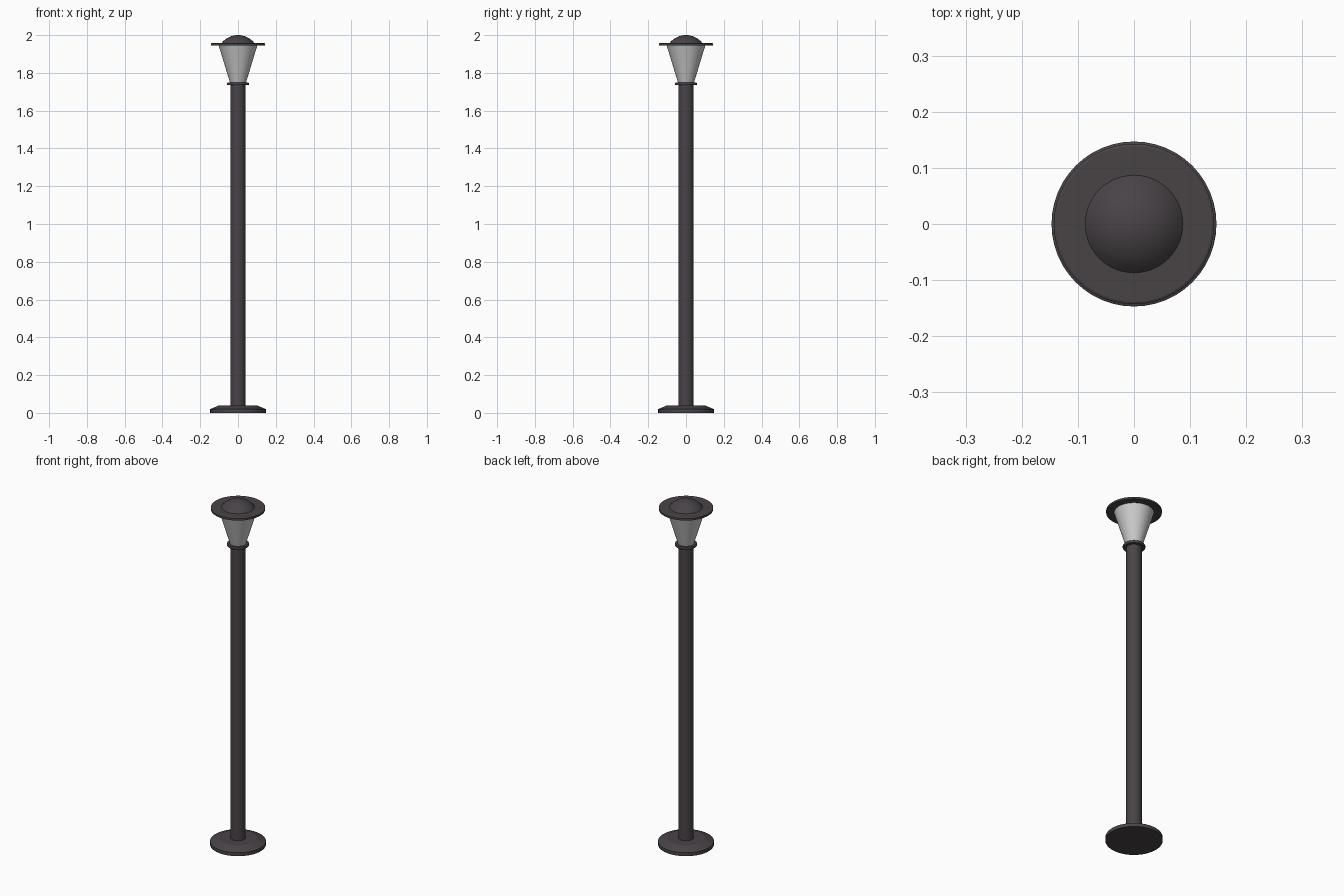
import bpy, bmesh, math

if "Cube" in bpy.data.objects:
    bpy.data.objects.remove(bpy.data.objects["Cube"])

SEGMENTS = 48


def material(name, color):
    m = bpy.data.materials.new(name)
    m.diffuse_color = color
    m.use_nodes = True
    m.node_tree.nodes["Principled BSDF"].inputs["Base Color"].default_value = m.diffuse_color
    return m


dark = material("dark_metal", (0.065, 0.056, 0.062, 1))
frosted = material("frosted_glass", (0.55, 0.55, 0.55, 1))


def finish(bm, name, mat, angle=20):
    bmesh.ops.recalc_face_normals(bm, faces=bm.faces)
    mesh = bpy.data.meshes.new(name)
    bm.to_mesh(mesh)
    bm.free()
    obj = bpy.data.objects.new(name, mesh)
    bpy.context.collection.objects.link(obj)
    mesh.materials.append(mat)
    bpy.ops.object.select_all(action='DESELECT')
    obj.select_set(True)
    bpy.context.view_layer.objects.active = obj
    bpy.ops.object.shade_smooth_by_angle(angle=math.radians(angle))
    return obj


def lathe(name, profile, mat):
    """Revolve (radius, z) points around the z axis."""
    bm = bmesh.new()
    verts = [bm.verts.new((r, 0, z)) for r, z in profile]
    edges = [bm.edges.new(pair) for pair in zip(verts, verts[1:])]
    bmesh.ops.spin(bm, geom=verts + edges, cent=(0, 0, 0), axis=(0, 0, 1),
                   angle=math.tau, steps=SEGMENTS, use_duplicate=False)
    bmesh.ops.remove_doubles(bm, verts=bm.verts, dist=1e-5)
    return finish(bm, name, mat)


# Stepped ground flange
lathe("base_flange", [(0, 0), (0.147, 0), (0.147, 0.02), (0.137, 0.024),
                      (0.10, 0.04), (0, 0.04)], dark)

# Round post
lathe("post", [(0, 0.035), (0.04, 0.035), (0.04, 1.74), (0, 1.74)], dark)

# Fine seams down both sides of the post
for side, name in ((1, "seam_right"), (-1, "seam_left")):
    bm = bmesh.new()
    bmesh.ops.create_cube(bm, size=1)
    for v in bm.verts:
        v.co = (side * 0.039 + v.co.x * 0.003, v.co.y * 0.003,
                0.8875 + v.co.z * 1.695)
    finish(bm, name, dark)

# Collar under the lamp
lathe("collar", [(0, 1.735), (0.056, 1.735), (0.058, 1.738), (0.058, 1.746),
                 (0.056, 1.749), (0, 1.749)], dark)

# Flared diffuser
lathe("diffuser", [(0, 1.747), (0.042, 1.747), (0.103, 1.948), (0, 1.948)], frosted)

# Brimmed cap with shallow dome
dome_r, dome_h, dome_z = 0.087, 0.042, 1.958
ball = (dome_r ** 2 + dome_h ** 2) / (2 * dome_h)
sweep = math.asin(dome_r / ball)
arc = [(ball * math.sin(sweep * (1 - i / 8)),
        dome_z + dome_h - ball + ball * math.cos(sweep * (1 - i / 8)))
       for i in range(9)]
lathe("cap", [(0, 1.945), (0.143, 1.945), (0.143, 1.956), (0.139, dome_z)] + arc, dark)
